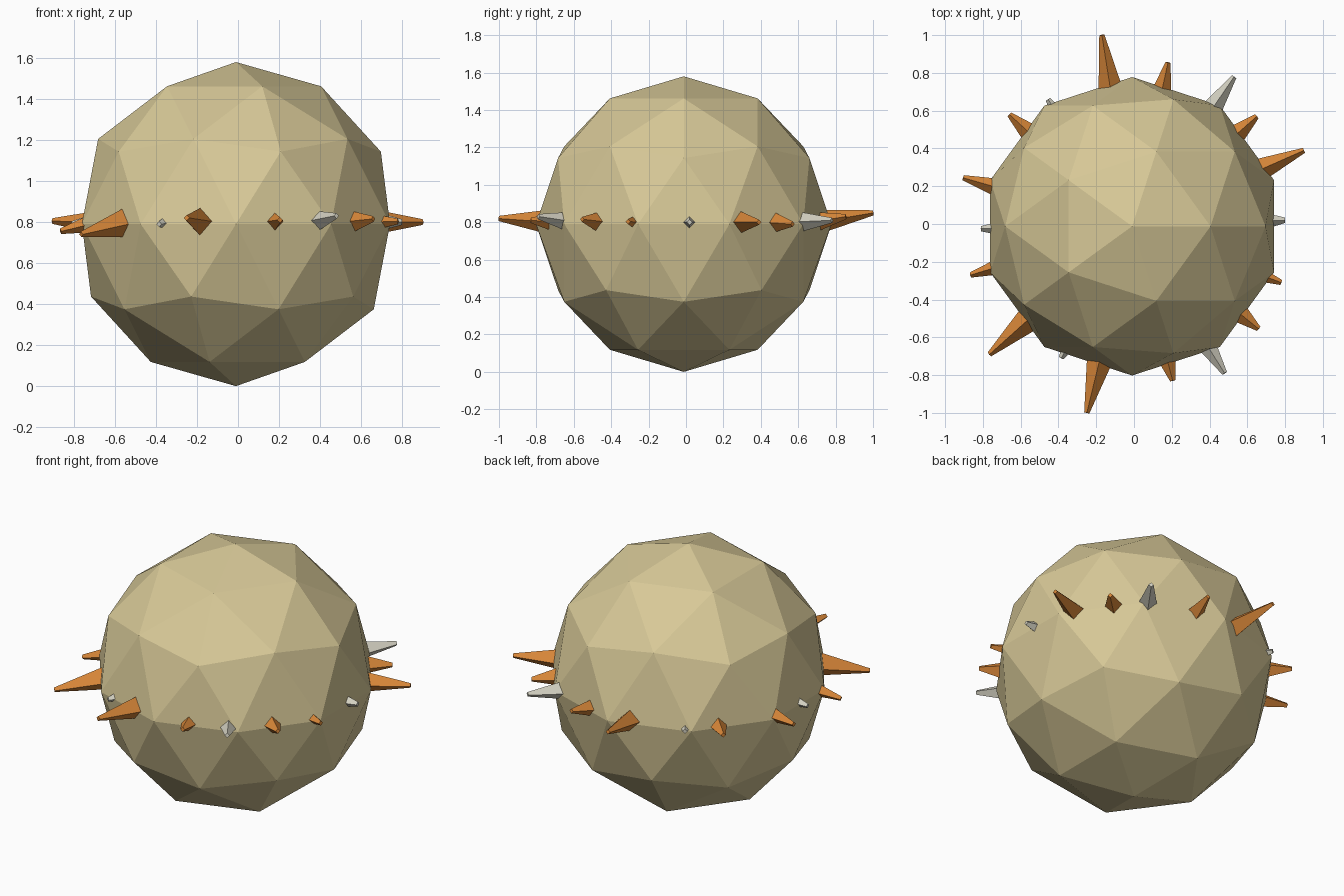
import bpy, bmesh, math
from mathutils import Vector, Matrix

if "Cube" in bpy.data.objects:
    bpy.data.objects.remove(bpy.data.objects["Cube"])


def material(name, rgb):
    m = bpy.data.materials.new(name)
    m.diffuse_color = (*rgb, 1)
    m.use_nodes = True
    m.node_tree.nodes["Principled BSDF"].inputs["Base Color"].default_value = m.diffuse_color
    return m


SAND = material("sand", (0.68, 0.58, 0.31))
ORANGE = material("orange", (0.68, 0.24, 0.04))
SILVER = material("pale silver", (0.66, 0.64, 0.54))

CENTRE = Vector((-0.01, -0.012, 0.79))
RADIUS = 0.79
START = 0.71        # where each spike leaves the ball
TIP_RADIUS = 0.014


def finish(bm, name, mat):
    mesh = bpy.data.meshes.new(name)
    bm.to_mesh(mesh)
    bm.free()
    mesh.materials.append(mat)
    ob = bpy.data.objects.new(name, mesh)
    bpy.context.collection.objects.link(ob)


# Faceted ball
bm = bmesh.new()
bmesh.ops.create_icosphere(bm, subdivisions=2, radius=RADIUS,
                           matrix=Matrix.Translation(CENTRE))
finish(bm, "ball", SAND)


# Four-sided blunt spike pointing outwards from the ball
def spike(name, tip, half_width, mat):
    tip = Vector(tip)
    flat = Vector((tip.x - CENTRE.x, tip.y - CENTRE.y, 0)).normalized()
    base = CENTRE + flat * START
    base.z = 0.8
    axis = tip - base
    place = Matrix.Translation((base + tip) / 2) @ axis.to_track_quat('Z', 'Y').to_matrix().to_4x4()
    b = bmesh.new()
    bmesh.ops.create_cone(b, cap_ends=True, segments=4, radius1=half_width,
                          radius2=TIP_RADIUS, depth=axis.length, matrix=place)
    finish(b, name, mat)


# Ring of spikes: tip x, y, z and base half width; every third one is silver
ring = [
    (0.80, 0.02, 0.80, 0.042), (0.90, 0.39, 0.80, 0.066), (0.65, 0.57, 0.79, 0.060),
    (0.53, 0.78, 0.81, 0.062), (0.18, 0.855, 0.83, 0.056), (-0.17, 1.00, 0.85, 0.068),
    (-0.455, 0.66, 0.80, 0.034), (-0.66, 0.58, 0.80, 0.058), (-0.905, 0.245, 0.805, 0.054),
    (-0.81, -0.025, 0.79, 0.034), (-0.865, -0.27, 0.755, 0.048), (-0.765, -0.69, 0.74, 0.074),
    (-0.385, -0.71, 0.79, 0.034), (-0.25, -1.00, 0.82, 0.072), (0.205, -0.83, 0.81, 0.052),
    (0.48, -0.79, 0.83, 0.056), (0.66, -0.555, 0.815, 0.058), (0.78, -0.31, 0.803, 0.040),
]
for i, (x, y, z, w) in enumerate(ring):
    if i % 3 == 0:
        spike(f"silver_spike_{i}", (x, y, z), w, SILVER)
    else:
        spike(f"orange_spike_{i}", (x, y, z), w, ORANGE)
